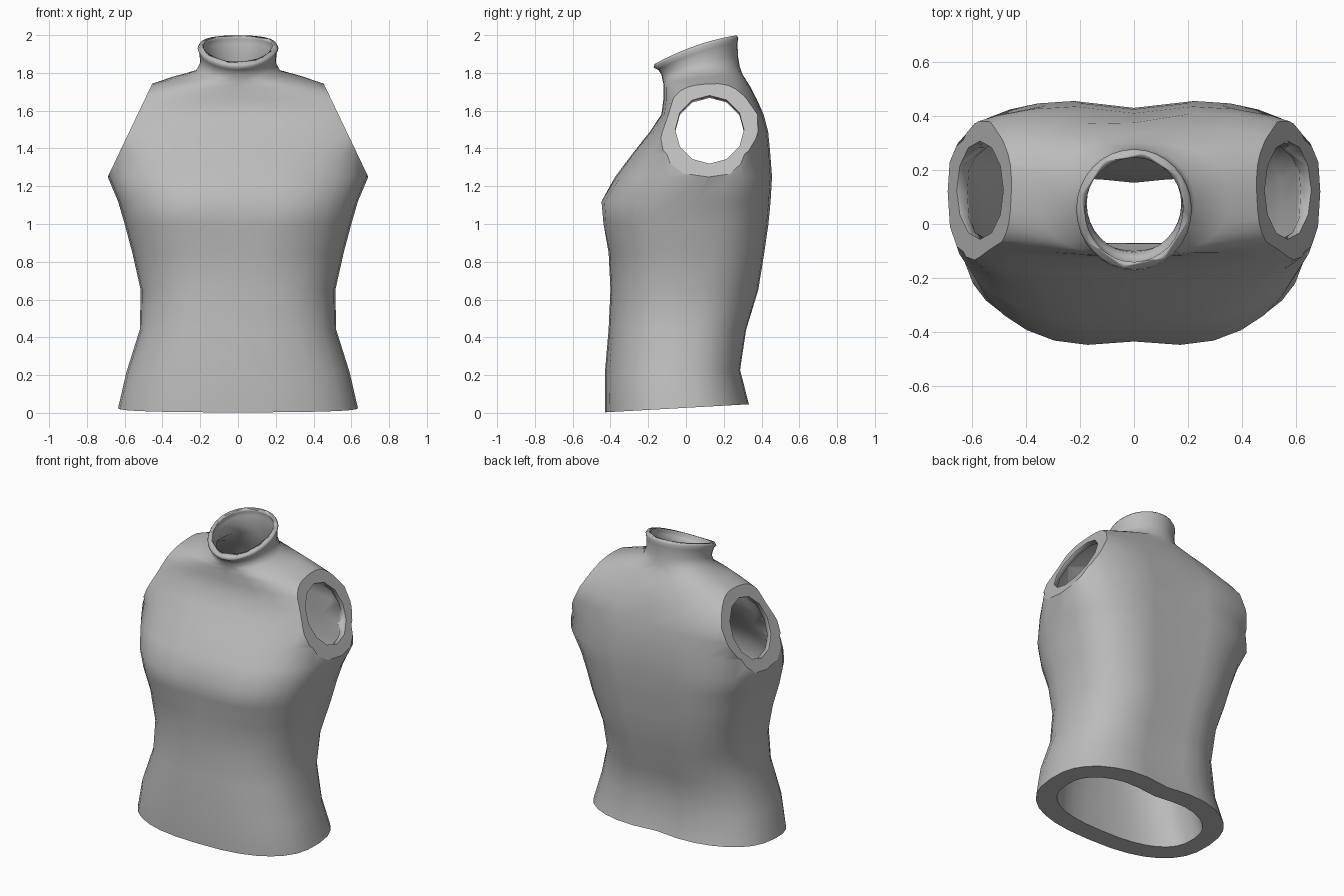
import bpy, bmesh, math
from mathutils import Vector, Matrix

cube = bpy.data.objects.get("Cube")
if cube:
    bpy.data.objects.remove(cube, do_unlink=True)

SEGMENTS = 32
# Torso rings: height, half width, front y, widest y, back y
RINGS = [
    (.027, .635, -.43, -.04, .35),
    (.22, .59, -.43, -.06, .305),
    (.44, .52, -.41, -.03, .34),
    (.65, .515, -.4, 0, .405),
    (.85, .56, -.41, .02, .43),
    (1, .6, -.455, .03, .45),
    (1.12, .635, -.465, .06, .46),
    (1.25, .69, -.375, .12, .465),
    (1.37, .705, -.285, .125, .46),
    (1.49, .81, -.19, .13, .445),
    (1.58, .84, -.13, .13, .42),
    (1.66, .69, -.12, .125, .375),
    (1.73, .49, -.12, .12, .335),
    (1.775, .35, -.12, .1, .3),
    (1.81, .225, -.125, .08, .285),
    (1.86, .2, -.13, .075, .275),
    (1.92, .205, -.148, .065, .273),
    (1.945, .214, -.172, .055, .277),
    (1.96, .205, -.165, .055, .27),
]
ARM_POINT = Vector((.57, 0, 1.5))
ARM_NORMAL = Vector((.9, 0, .43)).normalized()


def arm_plane(side):
    flip = Vector((side, 1, 1))
    return ARM_POINT * flip, ARM_NORMAL * flip


def wall_thickness(z):
    # Thick at the hem, thinning quickly over the shoulders
    return max(.025, min(.125 - .035 * z, .075 - .2 * (z - 1.5)))


def ring_points(z, half_width, front, widest, back):
    neck = z > 1.6
    # Squarer across the back and chest, round at the neck
    n_front = 2 if z > 1.8 else 2.5
    n_back = 2.9 if .8 < z < 1.3 else n_front
    # Shallow groove down the whole spine, and between the breasts in front
    groove_back = 0 if neck else .035
    groove_front = .03 if .9 < z < 1.2 else 0
    # The hem leans evenly, the neck leans and bows
    tilt = min(.306, max(0, .06 - .15 * z, 1.4 * (z - 1.7)))
    for i in range(SEGMENTS):
        t = math.tau * i / SEGMENTS
        c, s = math.cos(t), math.sin(t)
        n = n_back if s > 0 else n_front
        x = half_width * math.copysign(abs(c) ** (2 / n), c)
        reach = abs(s) ** (2 / n)
        fade = math.exp(-(x / .16) ** 2) if abs(s) > .3 else 0
        if s > 0:
            y = widest + (back - widest) * reach - groove_back * fade
        else:
            y = widest + (front - widest) * reach + groove_front * fade
        dy = y - .1 if neck else y
        bow = 1.45 * dy * dy if neck else 0
        yield Vector((x, y, z + tilt * (dy - bow)))


def new_object(name, bm):
    bmesh.ops.recalc_face_normals(bm, faces=bm.faces)
    mesh = bpy.data.meshes.new(name)
    bm.to_mesh(mesh)
    bm.free()
    obj = bpy.data.objects.new(name, mesh)
    bpy.context.collection.objects.link(obj)
    return obj


def loft(name, inner=False):
    rings = []
    for z, half_width, front, widest, back in RINGS:
        d = wall_thickness(z) if inner else 0
        drop = Vector((0, 0, .05 if inner and 1.6 < z < 1.8 else 0))
        ring = ring_points(z, half_width - d, front + d, widest, back - d)
        rings.append([p - drop for p in ring])
    if inner:
        # Run the hollow out past the hem and the neck
        rings.insert(0, [p - Vector((0, 0, .1)) for p in rings[0]])
        rings.append([p + Vector((0, 0, .1)) for p in rings[-1]])
    bm = bmesh.new()
    loops = [[bm.verts.new(p) for p in ring] for ring in rings]
    for low, high in zip(loops, loops[1:]):
        for i in range(SEGMENTS):
            j = (i + 1) % SEGMENTS
            bm.faces.new((low[i], low[j], high[j], high[i]))
    bm.faces.new(loops[0])
    bm.faces.new(loops[-1])
    # Slice the shoulders flat
    for side in (1, -1):
        point, normal = arm_plane(side)
        cut = bmesh.ops.bisect_plane(
            bm, geom=bm.verts[:] + bm.edges[:] + bm.faces[:], dist=1e-5,
            plane_co=point - normal * (.03 if inner else 0), plane_no=normal, clear_outer=True)
        edges = [e for e in cut["geom_cut"] if isinstance(e, bmesh.types.BMEdge)]
        bmesh.ops.holes_fill(bm, edges=edges, sides=0)
    return new_object(name, bm)


def arm_cutter(side):
    point, normal = arm_plane(side)
    along = Vector((0, 1, 0))
    up = normal.cross(along)
    frame = Matrix((along, up, normal)).transposed().to_4x4()
    frame.translation = point + along * .125
    bm = bmesh.new()
    bmesh.ops.create_cone(bm, cap_ends=True, segments=12, radius1=.182, radius2=.182, depth=.12,
                          matrix=frame @ Matrix.Diagonal((1, 1.1, 1, 1)))
    return new_object("armhole_cutter", bm)


# Hollow out the torso
torso = loft("torso_shell")
cutters = [loft("hollow_cutter", inner=True), arm_cutter(1), arm_cutter(-1)]
bpy.context.view_layer.objects.active = torso
for cutter in cutters:
    cutter.hide_render = True
    mod = torso.modifiers.new("cut", 'BOOLEAN')
    mod.operation = 'DIFFERENCE'
    mod.solver = 'EXACT'
    mod.object = cutter
    bpy.ops.object.modifier_apply(modifier=mod.name)
for cutter in cutters:
    bpy.data.objects.remove(cutter, do_unlink=True)


# Smooth skin with crisp hem and armhole rims
def is_rim(face):
    if face.normal.z < -.9 and face.calc_center_median().z < .1:
        return True
    return any(face.normal.dot(no) > .995 and abs((face.verts[0].co - co).dot(no)) < .002
               for co, no in (arm_plane(1), arm_plane(-1)))


bm = bmesh.new()
bm.from_mesh(torso.data)
bmesh.ops.remove_doubles(bm, verts=bm.verts, dist=1e-4)
bm.normal_update()
rim = {f for f in bm.faces if is_rim(f)}
for face in bm.faces:
    face.smooth = face not in rim
for edge in bm.edges:
    edge.smooth = len({f in rim for f in edge.link_faces}) == 1
bm.to_mesh(torso.data)
bm.free()

grey = bpy.data.materials.new("plain_grey")
grey.use_nodes = True
colour = (.5, .5, .5, 1)
grey.diffuse_color = colour
grey.node_tree.nodes["Principled BSDF"].inputs["Base Color"].default_value = colour
torso.data.materials.clear()
torso.data.materials.append(grey)
